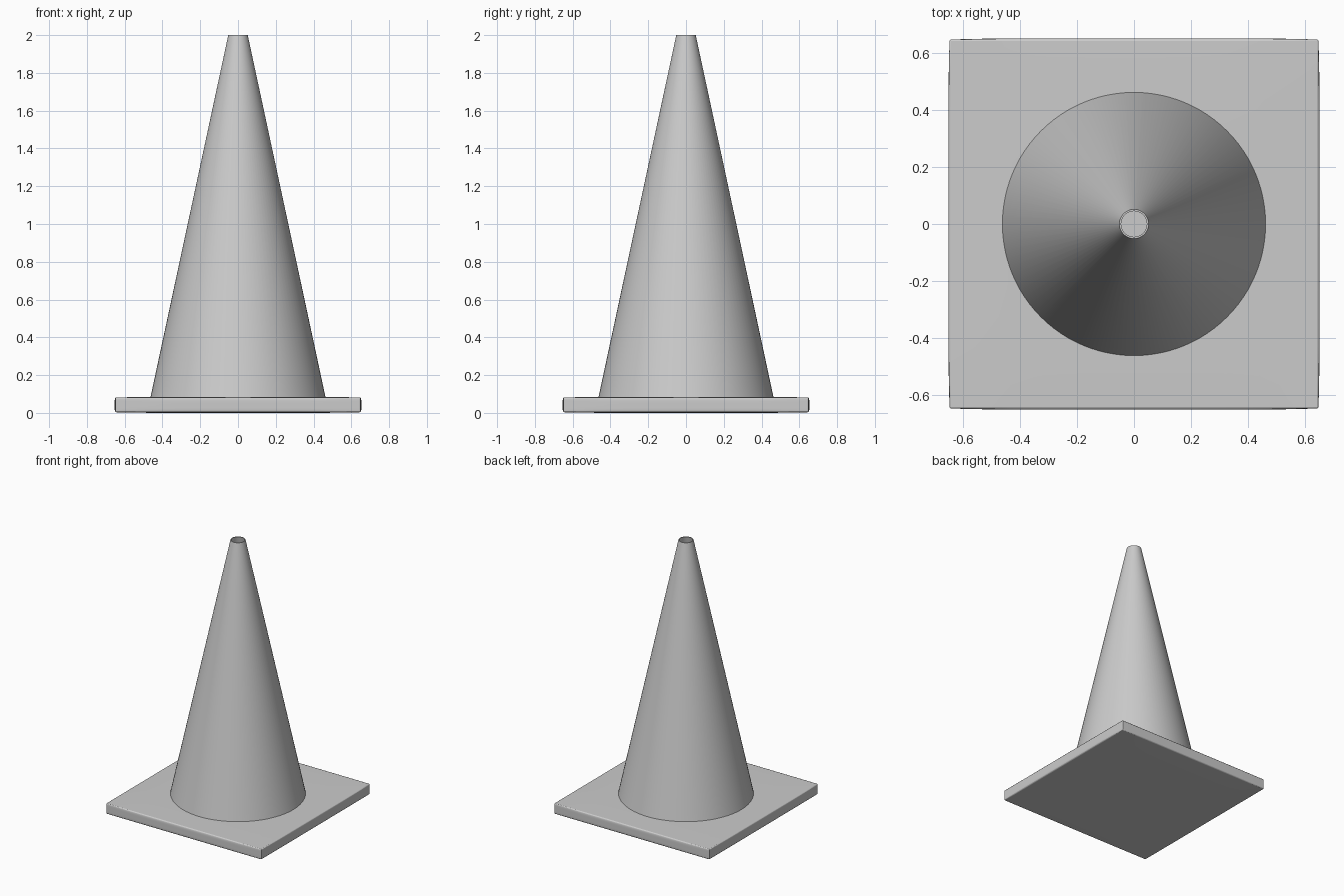
import bpy, bmesh, math
from mathutils import Vector

if "Cube" in bpy.data.objects:
    bpy.data.objects.remove(bpy.data.objects["Cube"])


def add_object(name, bm, angle):
    bmesh.ops.recalc_face_normals(bm, faces=bm.faces)
    mesh = bpy.data.meshes.new(name)
    bm.to_mesh(mesh)
    bm.free()
    obj = bpy.data.objects.new(name, mesh)
    bpy.context.collection.objects.link(obj)
    bpy.ops.object.select_all(action='DESELECT')
    obj.select_set(True)
    bpy.context.view_layer.objects.active = obj
    bpy.ops.object.shade_smooth_by_angle(angle=math.radians(angle))
    return obj


# Square base plate: softened edges and very slightly bulging faces
HALF = Vector((0.649, 0.649, 0.039))
BULGE = Vector((0.004, 0.004, 0.0035))
bm = bmesh.new()
bmesh.ops.create_cube(bm, size=2)
bmesh.ops.subdivide_edges(bm, edges=bm.edges[:], cuts=11, use_grid_fill=True)
for v in bm.verts:
    u = v.co.copy()
    for i in range(3):
        others = [abs(u[j]) for j in range(3) if j != i]
        swell = math.prod(1 - o ** 6 for o in others)
        v.co[i] = u[i] * HALF[i] + (math.copysign(BULGE[i] * swell, u[i])
                                    if abs(u[i]) > 0.999 else 0)
    v.co.z += HALF.z + BULGE.z
base = add_object("base_plate", bm, 40)
bevel = base.modifiers.new("soft_edges", 'BEVEL')
bevel.width = 0.005
bevel.segments = 2
bevel.limit_method = 'ANGLE'
bevel.angle_limit = math.radians(40)

# Hollow tapered cone: thin wall with an open top, spun from its wall profile
profile = [(0.464, 0.08), (0.0515, 2.0), (0.045, 2.0), (0.457, 0.08)]
bm = bmesh.new()
pts = [bm.verts.new((r, 0, z)) for r, z in profile]
edges = [bm.edges.new((pts[i], pts[(i + 1) % 4])) for i in range(4)]
bmesh.ops.spin(bm, geom=pts + edges, cent=(0, 0, 0), axis=(0, 0, 1),
               angle=math.tau, steps=96, use_merge=True)
bmesh.ops.remove_doubles(bm, verts=bm.verts, dist=0.0001)
add_object("cone_body", bm, 30)
